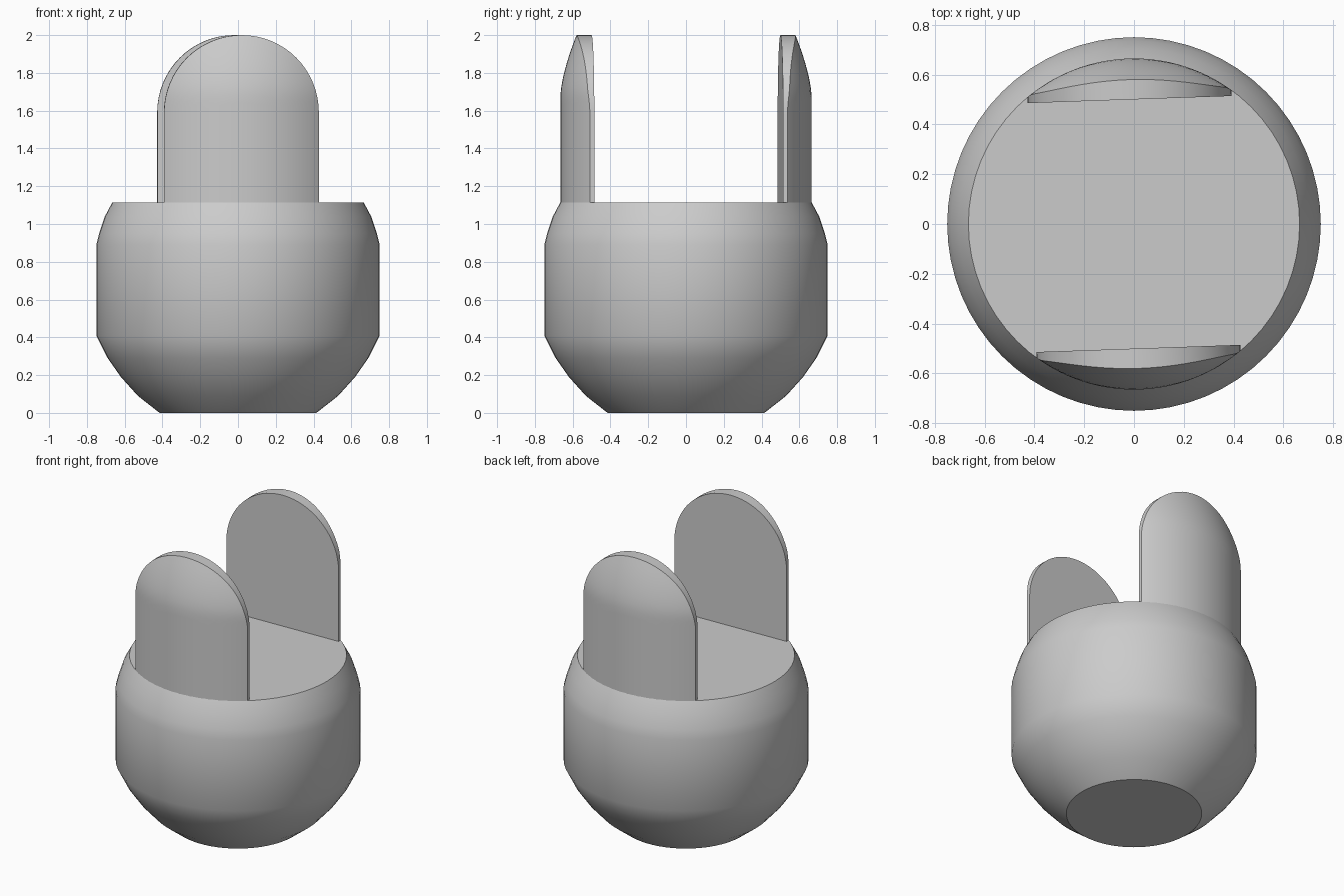
import bpy, bmesh, math

cube = bpy.data.objects.get("Cube")
if cube:
    bpy.data.objects.remove(cube, do_unlink=True)

# One plain grey for every part
grey = bpy.data.materials.new("plain_grey")
grey.use_nodes = True
colour = (0.6, 0.6, 0.6, 1)
grey.diffuse_color = colour
grey.node_tree.nodes["Principled BSDF"].inputs["Base Color"].default_value = colour

RIM = 0.665      # radius of the top rim and of the tabs' outer face
TOP = 1.115      # height of the flat top
HALF = 0.41      # half width of a tab
INNER = 0.5      # distance of a tab's flat inner face from the axis


def make_object(name, bm, angle):
    bmesh.ops.recalc_face_normals(bm, faces=bm.faces)
    mesh = bpy.data.meshes.new(name)
    bm.to_mesh(mesh)
    bm.free()
    mesh.materials.append(grey)
    ob = bpy.data.objects.new(name, mesh)
    bpy.context.collection.objects.link(ob)
    bpy.ops.object.select_all(action='DESELECT')
    ob.select_set(True)
    bpy.context.view_layer.objects.active = ob
    bpy.ops.object.shade_smooth_by_angle(angle=math.radians(angle))
    return ob


def make_body(segments=64):
    profile = [(0.415, 0), (0.53, 0.09), (0.62, 0.19), (0.69, 0.29), (0.75, 0.41),
               (0.75, 0.89), (0.735, 0.95), (0.705, 1.04), (RIM, TOP)]
    bm = bmesh.new()
    rings = []
    for r, z in profile:
        rings.append([bm.verts.new((r * math.cos(a), r * math.sin(a), z))
                      for a in (math.tau * i / segments for i in range(segments))])
    for low, high in zip(rings, rings[1:]):
        for i in range(segments):
            j = (i + 1) % segments
            bm.faces.new((low[i], low[j], high[j], high[i]))
    bm.faces.new(rings[0])
    bm.faces.new(rings[-1])
    make_object("round_body", bm, 35)


def outer_radius(z):
    # Straight wall that curves inwards near the tip
    t = max(0, (z - 1.68) / 0.32)
    return RIM - 0.085 * t ** 1.5


def make_tab(name, turn, columns=32, rows=20):
    bm = bmesh.new()
    base = TOP - 0.015
    outer, inner = [], []
    for c in range(columns + 1):
        a = math.pi * c / columns
        x = -HALF * math.cos(a)
        tip = 2 - HALF + HALF * math.sin(a)
        heights = [base + (tip - base) * r / rows for r in range(rows + 1)]
        outer.append([bm.verts.new((x, -math.sqrt(outer_radius(z) ** 2 - x * x), z))
                      for z in heights])
        inner.append([bm.verts.new((x, -INNER, z)) for z in heights])
    # Curved outer face and flat inner face
    for grid in (outer, inner):
        for a, b in zip(grid, grid[1:]):
            for r in range(rows):
                bm.faces.new((a[r], b[r], b[r + 1], a[r + 1]))
    # Edge band: both sides, arched top and base
    border = [(0, r) for r in range(rows)]
    border += [(c, rows) for c in range(columns)]
    border += [(columns, r) for r in range(rows, 0, -1)]
    border += [(c, 0) for c in range(columns, 0, -1)]
    for (c, r), (d, s) in zip(border, border[1:] + border[:1]):
        bm.faces.new((outer[c][r], outer[d][s], inner[d][s], inner[c][r]))
    make_object(name, bm, 35).rotation_euler.z = math.radians(turn)


make_body()
make_tab("front_tab", 2)
make_tab("back_tab", 182)
